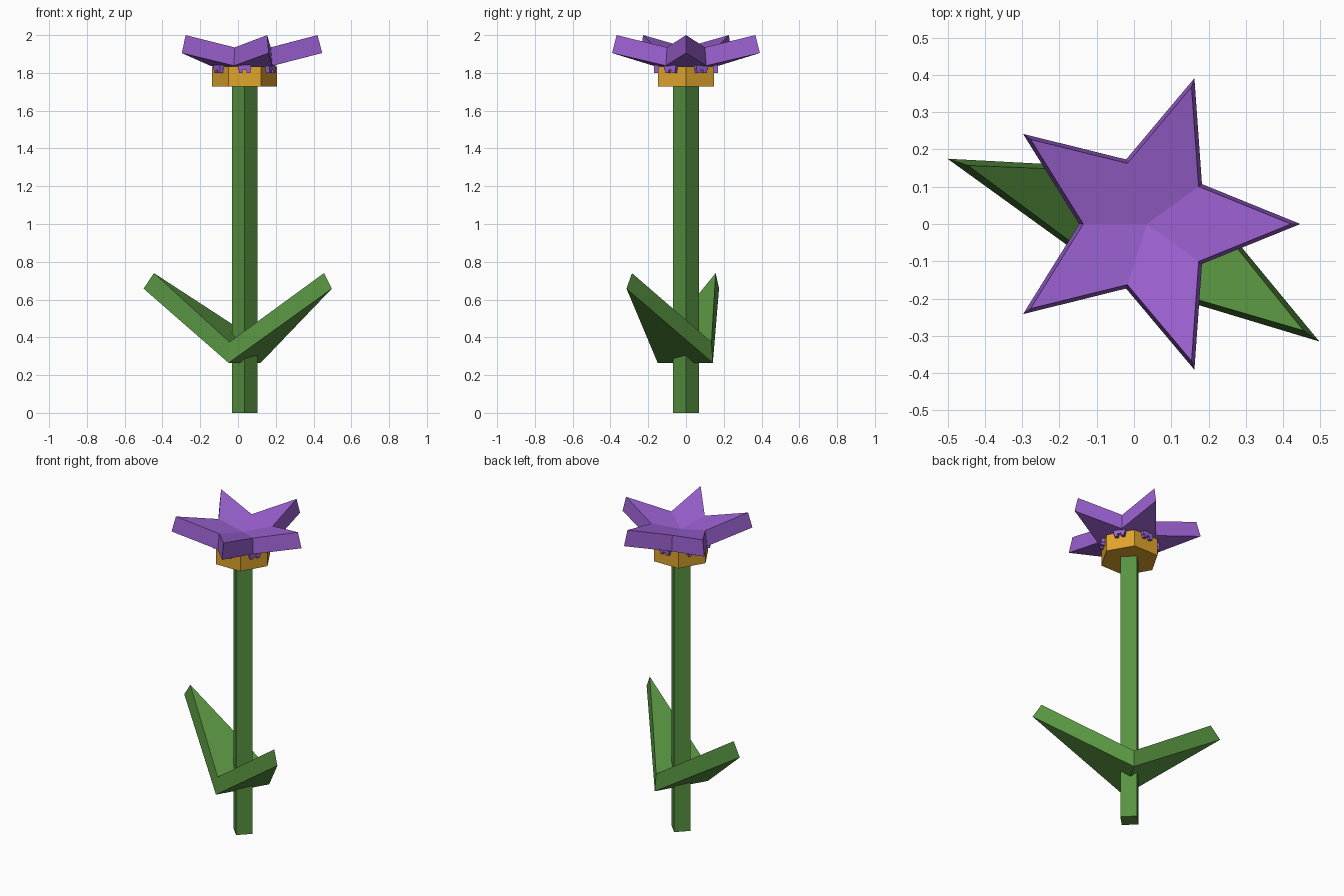
import bpy, math
from mathutils import Vector

if "Cube" in bpy.data.objects:
    bpy.data.objects.remove(bpy.data.objects["Cube"])

CX = 0.035  # axis of stem and bloom


def material(name, rgb):
    m = bpy.data.materials.new(name)
    m.diffuse_color = (*rgb, 1)
    m.use_nodes = True
    m.node_tree.nodes["Principled BSDF"].inputs["Base Color"].default_value = m.diffuse_color
    return m


GREEN = material("leaf green", (0.098, 0.292, 0.053))
PURPLE = material("petal purple", (0.328, 0.12, 0.638))
GOLD = material("golden yellow", (0.745, 0.376, 0.027))


def polar(r, deg, z):
    a = math.radians(deg)
    return (CX + r * math.cos(a), r * math.sin(a), z)


def add_mesh(name, verts, faces, mat):
    me = bpy.data.meshes.new(name)
    me.from_pydata(verts, [], faces)
    me.materials.append(mat)
    ob = bpy.data.objects.new(name, me)
    bpy.context.collection.objects.link(ob)
    return ob


def prism(name, outline, z0, z1, mat):
    n = len(outline)
    verts = [(x, y, z) for z in (z0, z1) for x, y in outline]
    faces = [(i, (i + 1) % n, n + (i + 1) % n, n + i) for i in range(n)]
    faces += [tuple(reversed(range(n))), tuple(range(n, 2 * n))]
    return add_mesh(name, verts, faces, mat)


def ring(n, r):
    return [polar(r, 360 * i / n, 0)[:2] for i in range(n)]


# Square stem and hexagonal flower base
prism("stem", ring(4, 0.068), 0, 1.76, GREEN)
prism("flower_base", ring(6, 0.172), 1.728, 1.835, GOLD)

# Star bloom: five flat petals tilted up from the centre, lower then upper shell
verts = []
for r_tip, z_tip, r_in, z_in, z_mid in ((0.411, 1.905, 0.182, 1.838, 1.80),
                                        (0.386, 2.0, 0.171, 1.935, 1.899)):
    for i in range(10):
        verts.append(polar(r_in, 36 * i, z_in) if i % 2 else polar(r_tip, 36 * i, z_tip))
    verts.append((CX, 0, z_mid))
faces = [(i, (i + 1) % 10, 11 + (i + 1) % 10, 11 + i) for i in range(10)]
for i in range(0, 10, 2):
    a, b = (i - 1) % 10, (i + 1) % 10
    faces += [(10, b, i, a), (21, 11 + a, 11 + i, 11 + b)]
add_mesh("star_petals", verts, faces, PURPLE)

# Small two-pronged teeth under the petals, one per side of the base
for k in range(6):
    ang = math.radians(30 + 60 * k)
    out = Vector((math.cos(ang), math.sin(ang)))
    side = Vector((-out.y, out.x))
    for label, s0, s1, z0, z1 in (("bar", -0.035, 0.035, 1.816, 1.842),
                                  ("prong_a", -0.03, -0.01, 1.80, 1.816),
                                  ("prong_b", 0.01, 0.03, 1.80, 1.816)):
        outline = [Vector((CX, 0)) + out * r + side * s
                   for r, s in ((0.13, s0), (0.17, s0), (0.17, s1), (0.13, s1))]
        prism(f"petal_tooth_{label}_{k + 1}", [tuple(p) for p in outline], z0, z1, PURPLE)

# Pair of thick triangular leaves sharing a crease through the stem
leaf_verts = [(0.12, 0.142, 0.265), (-0.05, -0.15, 0.265),
              (0.497, -0.315, 0.658), (-0.5, 0.175, 0.658),
              (0.115, 0.135, 0.375), (-0.045, -0.14, 0.375),
              (0.455, -0.286, 0.74), (-0.445, 0.157, 0.74)]
leaf_faces = [(0, 2, 1), (0, 1, 3), (4, 5, 6), (4, 7, 5),
              (1, 2, 6, 5), (2, 0, 4, 6), (0, 3, 7, 4), (3, 1, 5, 7)]
add_mesh("leaf_pair", leaf_verts, leaf_faces, GREEN)
